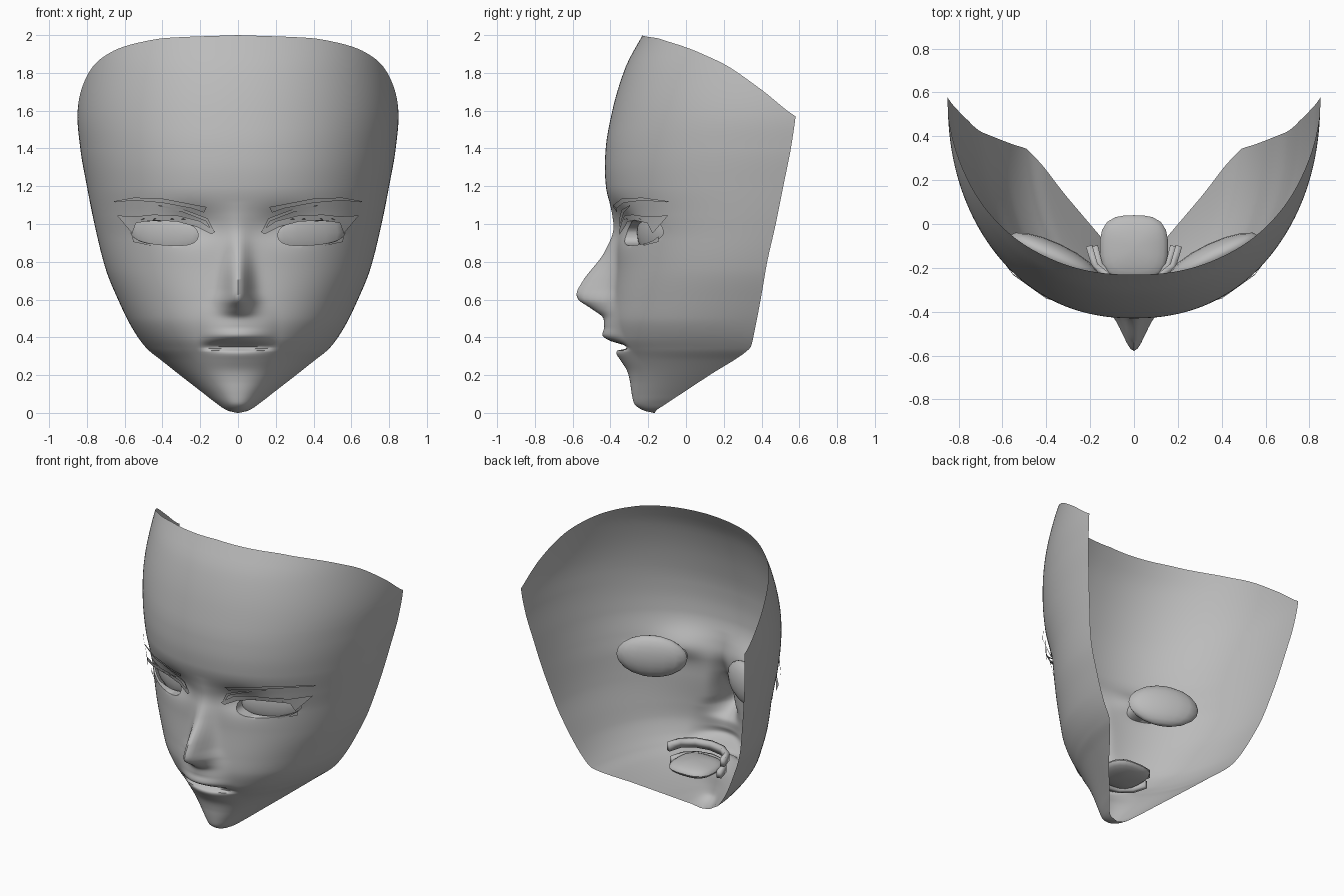
import bpy, bmesh, math
from mathutils import Matrix, Vector

if "Cube" in bpy.data.objects:
    bpy.data.objects.remove(bpy.data.objects["Cube"])

skin = bpy.data.materials.new("plain_grey")
skin.diffuse_color = (0.5, 0.5, 0.5, 1)
skin.use_nodes = True
skin.node_tree.nodes["Principled BSDF"].inputs["Base Color"].default_value = skin.diffuse_color


def curve(*pts):
    """Smooth monotone interpolation through (z, value) points."""
    n = len(pts)
    d = [(pts[i + 1][1] - pts[i][1]) / (pts[i + 1][0] - pts[i][0]) for i in range(n - 1)]
    m = [d[0]] + [2 * a * b / (a + b) if a * b > 0 else 0 for a, b in zip(d, d[1:])] + [d[-1]]

    def f(x):
        x = min(max(x, pts[0][0]), pts[-1][0])
        i = 0
        while i < n - 2 and x > pts[i + 1][0]:
            i += 1
        h = pts[i + 1][0] - pts[i][0]
        t = (x - pts[i][0]) / h
        return ((2 * t**3 - 3 * t**2 + 1) * pts[i][1] + (t**3 - 2 * t**2 + t) * h * m[i]
                + (3 * t**2 - 2 * t**3) * pts[i + 1][1] + (t**3 - t**2) * h * m[i + 1])
    return f


# Face profiles by height: centre line, half width, rear edge, sweep angle
centre = curve((0, -.17), (.005, -.2), (.02, -.24), (.05, -.275), (.1, -.287), (.2, -.302),
               (.3, -.335), (.4, -.378), (.5, -.392), (.6, -.385), (.8, -.368),
               (.92, -.366), (1.05, -.388), (1.2, -.424), (1.3, -.43), (1.4, -.425),
               (1.6, -.39), (1.83, -.32), (2, -.23))
width = curve((0, .005), (.01, .05), (.055, .12), (.1, .178), (.2, .307), (.28, .408),
              (.34, .482), (.44, .555), (.6, .635), (.76, .70), (1, .76), (1.2, .80), (1.4, .835),
              (1.57, .85), (2, .80))
rear = curve((0, -.165), (.01, -.16), (.045, -.11), (.1, -.027), (.2, .125), (.33, .325), (.35, .343),
             (.42, .36), (.6, .395), (.8, .43), (1, .475), (1.2, .515), (1.4, .555), (1.57, .58), (2, .62))
sweep = curve((0, 60), (.1, 65), (.34, 84), (.5, 90), (2, 90))
top_edge = curve((0, 2), (28, 1.985), (40, 1.962), (51, 1.93), (60, 1.889), (68, 1.84), (80.5, 1.71), (90, 1.57))
nose = curve((.45, 0), (.5, .02), (.55, .10), (.6, .185), (.63, .197), (.7, .17), (.85, .066), (1, .01), (1.12, 0))
nose_w = curve((.5, .09), (.58, .082), (.66, .066), (.85, .06), (1.1, .05))
lips = curve((.16, 0), (.22, .004), (.28, .02), (.31, .028), (.327, .022), (.345, -.05), (.358, -.035),
             (.382, .03), (.41, .062), (.45, .045), (.5, .025), (.58, 0))
P = 2.2


def surf(x, z):
    """Depth y of the face at (x, z)."""
    x = abs(x)
    sa = math.sin(math.radians(sweep(z)))
    q = min(1, x / width(z)) * sa
    yc, yb = centre(z), rear(z)
    y = yc + (yb - yc) * (1 - max(0, 1 - q**P)**(1 / P)) / (1 - max(0, 1 - sa**P)**(1 / P))
    y -= nose(z) * math.exp(-(x / nose_w(z))**2)
    if x < .22:
        y -= lips(z) * (1 - (x / .22)**2)**1.6
    y += .045 * math.exp(-((x - .25) / .15)**2 - ((z - 1.0) / .085)**2)
    return y


EX, EZ, EA, EB = .39, .955, .178, .066


def eye_r(x, z):
    """Rounded eye opening: below 1 is inside."""
    u, v = (abs(x) - EX) / EA, (z - EZ - .08 * (abs(x) - EX)) / EB
    return (abs(u)**2.6 + abs(v)**2.6)**(1 / 2.6)


def finish(name, bm, angle=40):
    bmesh.ops.recalc_face_normals(bm, faces=bm.faces)
    me = bpy.data.meshes.new(name)
    bm.to_mesh(me)
    bm.free()
    ob = bpy.data.objects.new(name, me)
    bpy.context.collection.objects.link(ob)
    me.materials.append(skin)
    bpy.ops.object.select_all(action='DESELECT')
    ob.select_set(True)
    bpy.context.view_layer.objects.active = ob
    bpy.ops.object.shade_smooth_by_angle(angle=math.radians(angle))
    return ob


# Face shell: open sheet swept across the profiles
bm = bmesh.new()
N, grid = 60, []
levels = [i * .01 for i in range(151)] + [1.5 + i / 24 for i in range(1, 13)]
for lv in levels:
    row = []
    for j in range(-N, N + 1):
        t = j / N
        z = lv
        if lv > 1.5:
            z = 1.5 + (top_edge(abs(t) * 90) - 1.5) * (lv - 1.5) / .5
        a = math.radians(sweep(z))
        x = width(z) * math.sin(a * t) / math.sin(a)
        r = eye_r(x, z)
        if .9 < r < 1.1:                      # snap onto the eye outline
            s, cx = 1 / r, math.copysign(EX, x)
            x, z = cx + (x - cx) * s, EZ + (z - EZ) * s
        row.append(bm.verts.new((x, surf(x, z), z)))
    grid.append(row)
for r0, r1 in zip(grid, grid[1:]):
    for j in range(2 * N):
        quad = (r0[j], r0[j + 1], r1[j + 1], r1[j])
        cx, cz = sum(v.co.x for v in quad) / 4, sum(v.co.z for v in quad) / 4
        if eye_r(cx, cz) > .99:
            bm.faces.new(quad)
bmesh.ops.delete(bm, geom=[v for v in bm.verts if not v.link_faces], context='VERTS')
# eyelid rims turned inward, deeper near the nose, to meet the eyeballs
rim = [e for e in bm.edges if e.is_boundary and all(eye_r(v.co.x, v.co.z) < 1.3 for v in e.verts)]
for v in bmesh.ops.extrude_edge_only(bm, edges=rim)['geom']:
    if isinstance(v, bmesh.types.BMVert):
        v.co.y += .02 + .25 * max(0, .46 - abs(v.co.x))
bmesh.ops.remove_doubles(bm, verts=bm.verts, dist=.0004)
finish("face", bm, 60)


def strip(name, upper, lower, off0, off1, side):
    """Thin ribbon hovering over the face between two (x, z) outlines."""
    bm = bmesh.new()
    n = len(upper)
    rows = [[bm.verts.new((side * x, surf(x, z) - off0 - (off1 - off0) * i / (n - 1), z))
             for i, (x, z) in enumerate(line)] for line in (upper, lower)]
    for i in range(n - 1):
        bm.faces.new((rows[0][i], rows[0][i + 1], rows[1][i + 1], rows[1][i]))
    finish(name, bm)


for side, tag in ((1, "right"), (-1, "left")):
    # Eyebrow, lid crease and lashes
    strip("eyebrow_" + tag, [(.165, 1.09), (.22, 1.1), (.4, 1.135), (.55, 1.14), (.66, 1.12)],
          [(.18, 1.06), (.24, 1.082), (.4, 1.112), (.55, 1.125), (.65, 1.115)], .012, .05, side)
    strip("lid_crease_" + tag, [(.13, .97), (.16, 1.03), (.28, 1.075), (.42, 1.10)],
          [(.13, .95), (.17, 1.015), (.29, 1.062), (.42, 1.095)], .008, .012, side)
    strip("upper_lash_" + tag, [(.12, .96), (.2, 1.015), (.32, 1.045), (.45, 1.05), (.54, 1.04), (.64, 1.045)],
          [(.14, .945), (.22, .985), (.32, 1.012), (.45, 1.02), (.54, 1.005), (.56, .95)], .01, .05, side)
    strip("lower_lash_" + tag, [(.46, .893), (.52, .91), (.56, .935)],
          [(.46, .885), (.53, .9), (.555, .905)], .008, .02, side)
    # Lash points
    bm = bmesh.new()
    for x in (.28, .34, .43, .49):
        y = surf(x, 1.02)
        bm.faces.new([bm.verts.new(p) for p in ((side * (x - .03), y - .005, 1.012),
                     (side * (x + .03), y - .005, 1.018), (side * (x + .01), y - .04, 1.03))])
    finish("lash_points_" + tag, bm)
    # Eyeball: flattened lens
    bm = bmesh.new()
    bmesh.ops.create_uvsphere(bm, u_segments=16, v_segments=10, radius=1)
    bmesh.ops.transform(bm, verts=bm.verts, matrix=Matrix.Translation((side * .365, -.15, .955))
                        @ Matrix.Rotation(side * math.radians(25), 4, 'Z')
                        @ Matrix.Diagonal((.225, .065, .14, 1)))
    finish("eyeball_" + tag, bm)

# Teeth: two arched bands
for name, w, z0, z1 in (("upper_teeth", .205, .365, .42), ("lower_teeth", .18, .28, .33)):
    bm = bmesh.new()
    arc = [(-w, -.1), (-.87 * w, -.19), (-.5 * w, -.25), (0, -.27), (.5 * w, -.25), (.87 * w, -.19), (w, -.1)]
    rows = [[bm.verts.new((x, y, z)) for x, y in arc] for z in (z0, z1)]
    for i in range(len(arc) - 1):
        bm.faces.new((rows[0][i], rows[0][i + 1], rows[1][i + 1], rows[1][i]))
    ob = finish(name, bm)
    mod = ob.modifiers.new("thick", 'SOLIDIFY')
    mod.thickness, mod.offset = .03, 0

# Tongue: rounded slab running backwards
bm = bmesh.new()
bmesh.ops.create_uvsphere(bm, u_segments=24, v_segments=12, radius=1)
for v in bm.verts:
    x, y, z = v.co
    f = (abs(x)**3 + abs(y)**3)**(1 / 3)
    k = math.hypot(x, y) / f if f > 1e-6 else 1
    v.co = Vector((x * k * .155, -.11 + y * k * .15, .315 + z * .045))
finish("tongue", bm)
